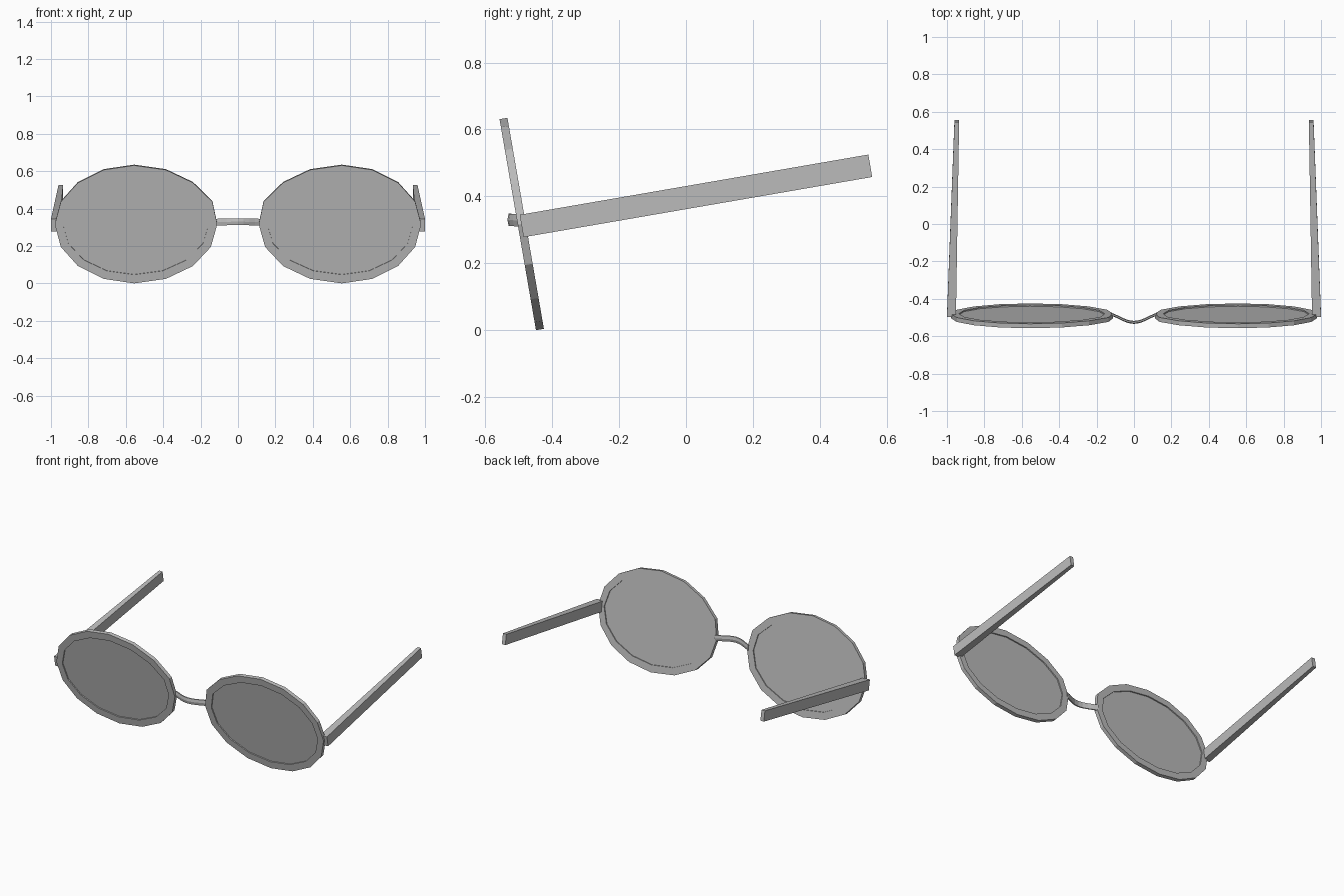
import bpy, bmesh
from math import sin, cos, pi, radians
from mathutils import Matrix, Vector

if "Cube" in bpy.data.objects:
    bpy.data.objects.remove(bpy.data.objects["Cube"], do_unlink=True)

grey = bpy.data.materials.new("plain_grey")
grey.use_nodes = True
COLOUR = (0.5, 0.5, 0.5, 1)
grey.diffuse_color = COLOUR
grey.node_tree.nodes["Principled BSDF"].inputs["Base Color"].default_value = COLOUR

SIDES = 16
# Leans the eyepieces forward at the top
TILT = Matrix.Translation((0.556, -0.491, 0.3175)) @ Matrix.Rotation(radians(9.8), 4, "X")


def finish(bm, name, mirror=True):
    bmesh.ops.recalc_face_normals(bm, faces=bm.faces)
    mesh = bpy.data.meshes.new(name)
    bm.to_mesh(mesh)
    bm.free()
    mesh.materials.append(grey)
    obj = bpy.data.objects.new(name, mesh)
    bpy.context.collection.objects.link(obj)
    if mirror:
        mod = obj.modifiers.new("mirror", "MIRROR")
        mod.use_mirror_merge = False
    return obj


def outline(bm, width, height, depth):
    """Ring of vertices, a little fuller on the nose side."""
    ring = []
    for i in range(SIDES):
        a = 2 * pi * i / SIDES
        c, s = cos(a), sin(a)
        fuller = 1.035 if c < 0 else 0.985
        if c < -0.9 and s > 0.3:
            fuller += 0.02
        ring.append(bm.verts.new(TILT @ Vector((width * c * fuller, depth, height * s))))
    return ring


def bridge_rings(bm, a, b):
    n = len(a)
    for i in range(n):
        j = (i + 1) % n
        bm.faces.new((a[i], a[j], b[j], b[i]))


# Rims: rectangular section swept round the oval
bm = bmesh.new()
rings = [outline(bm, w, h, d) for w, h, d in (
    (0.43, 0.320, -0.012), (0.43, 0.320, 0.012),
    (0.386, 0.273, 0.012), (0.386, 0.273, -0.012))]
for i in range(4):
    bridge_rings(bm, rings[i], rings[(i + 1) % 4])
finish(bm, "rims")

# Lenses: thin plates set inside the rims
bm = bmesh.new()
front = outline(bm, 0.387, 0.274, -0.005)
back = outline(bm, 0.387, 0.274, 0.005)
bridge_rings(bm, front, back)
bm.faces.new(front)
bm.faces.new(back)
finish(bm, "lenses")

# Temples: tapered bars running back and up
bm = bmesh.new()
ends = []
for outer, inner, y, z in ((1.0, 0.952, -0.497, 0.345), (0.96, 0.935, 0.545, 0.525)):
    ends.append([bm.verts.new(p) for p in (
        (outer, y, z), (inner, y, z),
        (inner, y + 0.0115, z - 0.067), (outer, y + 0.0115, z - 0.067))])
bridge_rings(bm, *ends)
for end in ends:
    bm.faces.new(end)
finish(bm, "temples")

# Nose bridge: flattened hexagonal bar bowed forward
bm = bmesh.new()
STEPS = 8
sections = []
for i in range(STEPS + 1):
    t = 2 * i / STEPS - 1
    bow = cos(t * pi / 2) ** 1.3 if abs(t) < 1 else 0
    rise = 0.003 * bow
    sections.append([bm.verts.new((
        0.122 * t,
        -0.482 - 0.044 * bow + 0.008 * cos(k * pi / 3),
        0.327 + rise + 0.021 * sin(k * pi / 3))) for k in range(6)])
for a, b in zip(sections, sections[1:]):
    bridge_rings(bm, a, b)
bm.faces.new(sections[0])
bm.faces.new(sections[-1])
finish(bm, "nose_bridge", mirror=False)
